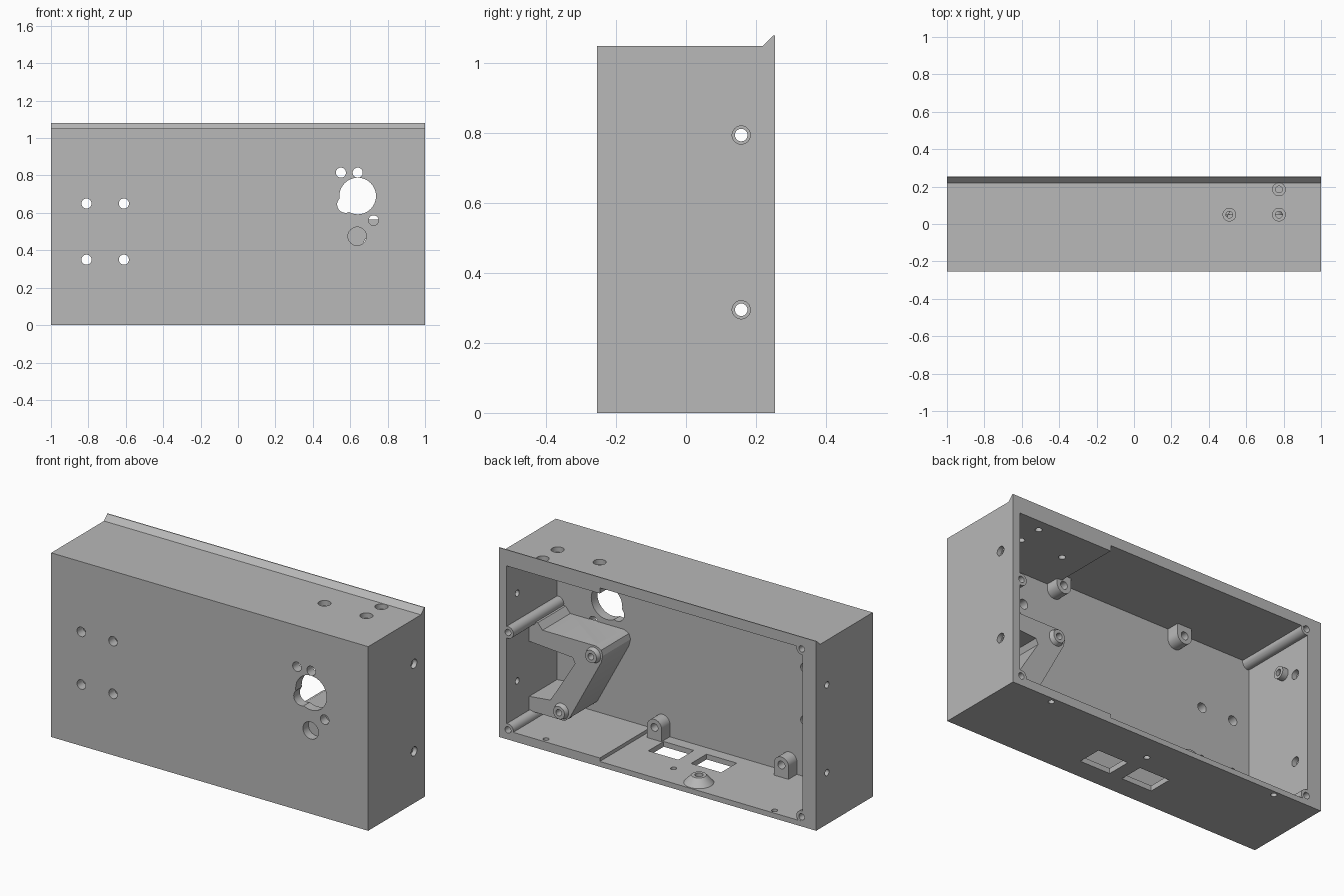
import bpy, bmesh, math
from mathutils import Matrix, Vector

cube = bpy.data.objects.get("Cube")
if cube:
    bpy.data.objects.remove(cube, do_unlink=True)

grey = bpy.data.materials.new("matte_grey")
grey.use_nodes = True
grey.diffuse_color = (0.48, 0.48, 0.48, 1)
grey.node_tree.nodes["Principled BSDF"].inputs["Base Color"].default_value = (0.48, 0.48, 0.48, 1)

TURN = {"x": Matrix.Rotation(math.pi / 2, 4, "Y"),
        "y": Matrix.Rotation(-math.pi / 2, 4, "X"),
        "z": Matrix.Identity(4)}


def finish(name, bm):
    bmesh.ops.recalc_face_normals(bm, faces=bm.faces)
    mesh = bpy.data.meshes.new(name)
    bm.to_mesh(mesh)
    bm.free()
    mesh.materials.append(grey)
    ob = bpy.data.objects.new(name, mesh)
    bpy.context.collection.objects.link(ob)
    return ob


def box(name, lo, hi):
    bm = bmesh.new()
    bmesh.ops.create_cube(bm, size=1)
    lo, hi = Vector(lo), Vector(hi)
    for v in bm.verts:
        v.co = (lo + hi) / 2 + v.co * (hi - lo)
    return finish(name, bm)


def rod(name, axis, start, length, r, r_end=None):
    """Cylinder or cone from its start point along +axis."""
    bm = bmesh.new()
    bmesh.ops.create_cone(bm, cap_ends=True, segments=32, radius1=r,
                          radius2=r if r_end is None else r_end, depth=length)
    bmesh.ops.translate(bm, vec=(0, 0, length / 2), verts=bm.verts)
    bmesh.ops.transform(bm, matrix=Matrix.Translation(start) @ TURN[axis], verts=bm.verts)
    return finish(name, bm)


def prism(name, points, step):
    bm = bmesh.new()
    face = bm.faces.new([bm.verts.new(p) for p in points])
    out = bmesh.ops.extrude_face_region(bm, geom=[face])
    verts = [g for g in out["geom"] if isinstance(g, bmesh.types.BMVert)]
    bmesh.ops.translate(bm, vec=step, verts=verts)
    return finish(name, bm)


def combine(target, tool, operation="DIFFERENCE"):
    """Apply a boolean and discard the tool."""
    mod = target.modifiers.new("combine", "BOOLEAN")
    mod.operation, mod.solver, mod.object = operation, "EXACT", tool
    bpy.context.view_layer.update()
    graph = bpy.context.evaluated_depsgraph_get()
    mesh = bpy.data.meshes.new_from_object(target.evaluated_get(graph))
    target.modifiers.clear()
    target.data = mesh
    bpy.data.objects.remove(tool, do_unlink=True)


def drill(target, axis, start, length, r):
    combine(target, rod("drill", axis, start, length, r))


# Shell with a sloped lip along its top back edge
side = [(-.255, 0), (.255, 0), (.255, 1.08), (.25, 1.08), (.22, 1.05), (-.255, 1.05)]
shell = prism("enclosure", [(-1, y, z) for y, z in side], (2, 0, 0))

# Cavity, with thicker floor and ceiling at the left end
combine(shell, box("cavity", (-.915, -.2, .05), (.954, .4, .988)))
combine(shell, box("wide_cavity", (-.915, -.2, .03), (.365, .4, 1.02)))

# Long screw posts running from the front wall to the back rim
posts = [(.945, .61), (.945, .055), (-.908, .055), (-.908, 1.012)]
for x, z in posts:
    combine(shell, rod("post", "y", (x, -.21, z), .464, .034), "UNION")
for x, z in posts:
    drill(shell, "y", (x, .1, z), .3, .018)

# Front panel holes
for x in (-.81, -.61):
    for z in (.35, .65):
        drill(shell, "y", (x, -.3, z), .15, .027)
for x, z, r in [(.55, .815, .027), (.64, .815, .027), (.725, .56, .027),
                (.64, .69, .098), (.575, .645, .045), (.637, .475, .049)]:
    drill(shell, "y", (x, -.3, z), .15, r)

# Counterbored holes in the two end walls
for z in (.295, .795):
    drill(shell, "x", (-1.1, .158, z), 2.2, .018)
    drill(shell, "x", (.975, .158, z), .1, .026)
    drill(shell, "x", (-.945, .158, z), .1, .026)

# Counterbored holes in the top
for x, y in [(.51, .05), (.775, .05), (.775, .185)]:
    drill(shell, "z", (x, y, .95), .2, .018)
    drill(shell, "z", (x, y, 1.02), .1, .034)

# Floor slots and small holes
for x in (.14, -.13):
    combine(shell, box("slot", (x - .095, -.135, -.1), (x + .095, .005, .2)))
for x, y in [(.726, .225), (.005, .105), (-.718, .227)]:
    drill(shell, "z", (x, y, -.1), .2, .016)

# Angled bracket inside the left end
outline = [(.96, .60), (.9, .60), (.87, .565), (.53, .565), (.5, .55), (.49, .52), (.5, .48),
           (.7, .11), (.73, .085), (.96, .085), (.96, .165), (.82, .18),
           (.665, .43), (.68, .46), (.96, .48)]
bracket = prism("bracket", [(x, -.205, z) for x, z in outline], (0, .255, 0))
bracket_bosses = [(.548, .51), (.75, .136)]
for x, z in bracket_bosses:
    combine(bracket, rod("boss", "y", (x, .02, z), .055, .055, .036), "UNION")
    drill(bracket, "y", (x, -.05, z), .2, .018)

# Round-topped board mounts on floor and ceiling
mounts = []
for name, x, z, base in [("floor_mount_left", .287, .1, .025),
                         ("floor_mount_right", -.514, .1, .025),
                         ("ceiling_mount_left", .35, .965, 1.025),
                         ("ceiling_mount_right", -.434, .965, 1.025)]:
    mount = rod(name, "y", (x, -.205, z), .08, .046)
    combine(mount, box("web", (x - .045, -.205, min(z, base)),
                       (x + .045, -.125, max(z, base))), "UNION")
    drill(mount, "y", (x, -.18, z), .1, .022)
    mounts.append(mount)

# Conical floor standoff and small end wall standoff
cone = rod("floor_standoff", "z", (-.2, .17, .028), .045, .08, .04)
drill(cone, "z", (-.2, .17, .04), .1, .022)
stud = rod("wall_standoff", "x", (-.92, .07, .834), .04, .034)
drill(stud, "x", (-.9, .07, .834), .1, .018)

# Smooth round surfaces, keep hard edges
for ob in [shell, bracket, cone, stud] + mounts:
    bpy.ops.object.select_all(action="DESELECT")
    ob.select_set(True)
    bpy.context.view_layer.objects.active = ob
    bpy.ops.object.shade_smooth_by_angle(angle=math.radians(30))
